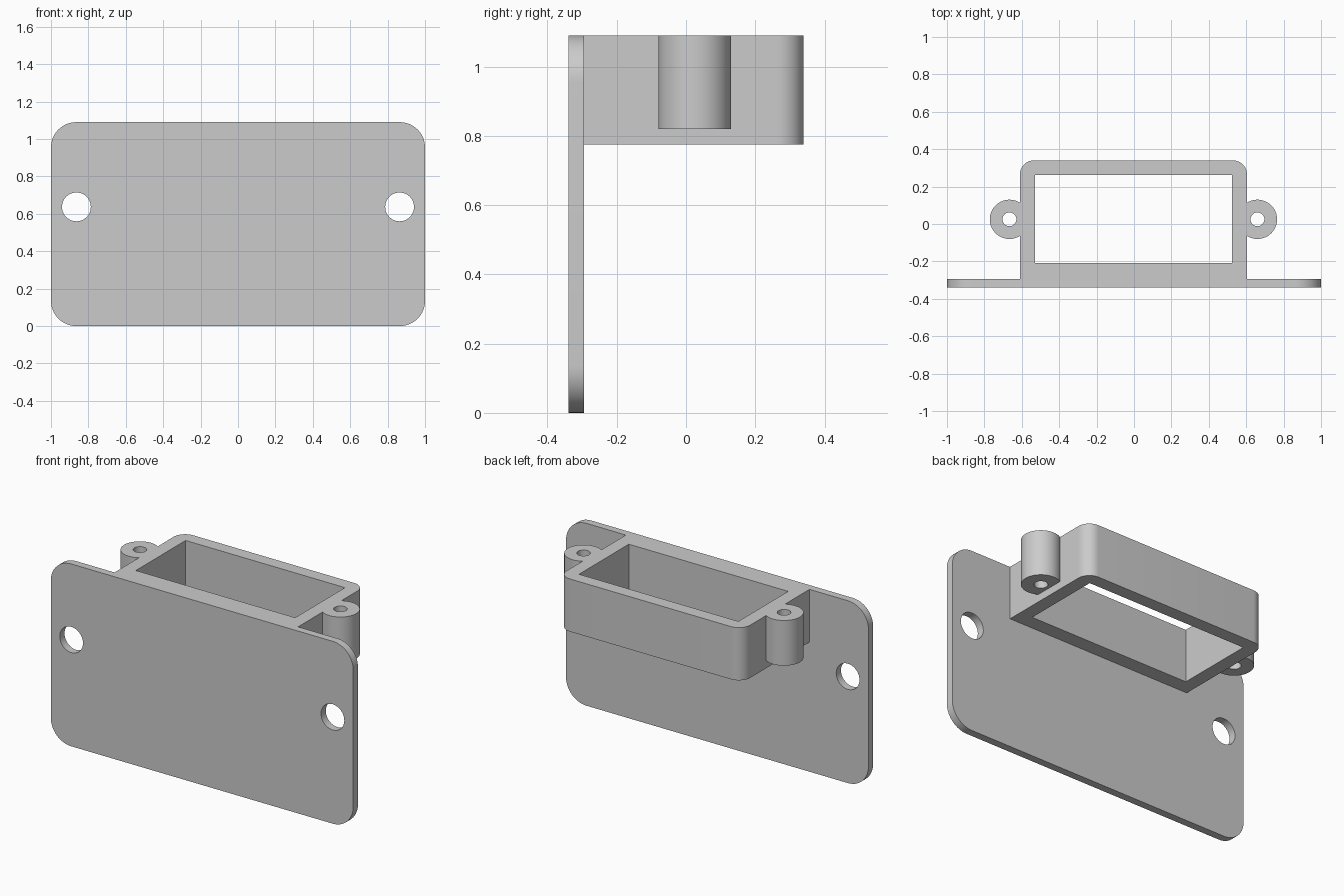
import bpy
import bmesh
from math import acos, cos, sin, pi, radians
from mathutils import Matrix, Vector

cube = bpy.data.objects.get("Cube")
if cube:
    bpy.data.objects.remove(cube, do_unlink=True)

GREY = (0.6, 0.6, 0.6)
grey = bpy.data.materials.new("plain_grey")
grey.use_nodes = True
grey.diffuse_color = (*GREY, 1)
grey.node_tree.nodes["Principled BSDF"].inputs["Base Color"].default_value = (*GREY, 1)


def arc(cx, cy, r, start, end, steps):
    """Points along an arc, both ends included."""
    return [(cx + r * cos(start + (end - start) * i / steps),
             cy + r * sin(start + (end - start) * i / steps)) for i in range(steps + 1)]


def circle(cx, cy, r):
    return arc(cx, cy, r, 0, 2 * pi, 48)[:-1]


def rectangle(x0, x1, y0, y1, radii=(0, 0, 0, 0)):
    """Rectangle with a radius per corner, counter-clockwise from lower left."""
    corners = [(x0, y0, 1, 1), (x1, y0, -1, 1), (x1, y1, -1, -1), (x0, y1, 1, -1)]
    points = []
    for i, ((x, y, sx, sy), r) in enumerate(zip(corners, radii)):
        start = pi + i * pi / 2
        points += arc(x + sx * r, y + sy * r, r, start, start + pi / 2, 14) if r else [(x, y)]
    return points


def extrude_profile(name, loops, depth, matrix):
    """Fill an outline with its holes, extrude it along z and place it."""
    bm = bmesh.new()
    edges = []
    for loop in loops:
        verts = [bm.verts.new((x, y, 0)) for x, y in loop]
        edges += [bm.edges.new((v, verts[i - 1])) for i, v in enumerate(verts)]
    bmesh.ops.triangle_fill(bm, edges=edges, use_beauty=True, normal=(0, 0, 1))
    result = bmesh.ops.extrude_face_region(bm, geom=bm.faces[:], use_keep_orig=True)
    top = [g for g in result["geom"] if isinstance(g, bmesh.types.BMVert)]
    bmesh.ops.translate(bm, vec=Vector((0, 0, depth)), verts=top)
    bmesh.ops.recalc_face_normals(bm, faces=bm.faces[:])
    bm.transform(matrix)
    mesh = bpy.data.meshes.new(name)
    bm.to_mesh(mesh)
    bm.free()
    mesh.materials.append(grey)
    obj = bpy.data.objects.new(name, mesh)
    bpy.context.collection.objects.link(obj)
    bpy.ops.object.select_all(action="DESELECT")
    obj.select_set(True)
    bpy.context.view_layer.objects.active = obj
    bpy.ops.object.shade_smooth_by_angle(angle=radians(30))
    return obj


TOP = 1.09
BACK = 0.34
PLATE_BACK = -0.295
FRAME_X = -0.003      # the frame sits a hair off centre
HALF_WIDTH = 0.607

# Upright mounting plate with two screw holes
upright = Matrix.Translation((0, PLATE_BACK, 0)) @ Matrix.Rotation(pi / 2, 4, "X")
extrude_profile("mounting_plate",
                [rectangle(-1, 1, 0, TOP, (0.135,) * 4),
                 circle(-0.864, 0.637, 0.077), circle(0.864, 0.637, 0.077)],
                BACK + PLATE_BACK, upright)

# Open rectangular frame behind the plate, rounded at the back
frame_bottom = 0.775
extrude_profile("socket_frame",
                [rectangle(-HALF_WIDTH, HALF_WIDTH, PLATE_BACK, BACK, (0, 0, 0.075, 0.075)),
                 rectangle(-0.527, 0.527, -0.208, 0.262)],
                TOP - frame_bottom, Matrix.Translation((FRAME_X, 0, frame_bottom)))

# Screw bosses, cut flat where they meet the frame sides
boss_bottom, boss_x, boss_y, boss_r = 0.82, 0.663, 0.025, 0.105
sweep = acos((HALF_WIDTH - boss_x) / boss_r)
for name, side in (("left_screw_boss", 1), ("right_screw_boss", -1)):
    loops = [arc(boss_x, boss_y, boss_r, -sweep, sweep, 40), circle(boss_x, boss_y, 0.037)]
    loops = [[(side * x, y) for x, y in loop] for loop in loops]
    extrude_profile(name, loops, TOP - boss_bottom,
                    Matrix.Translation((FRAME_X, 0, boss_bottom)))
